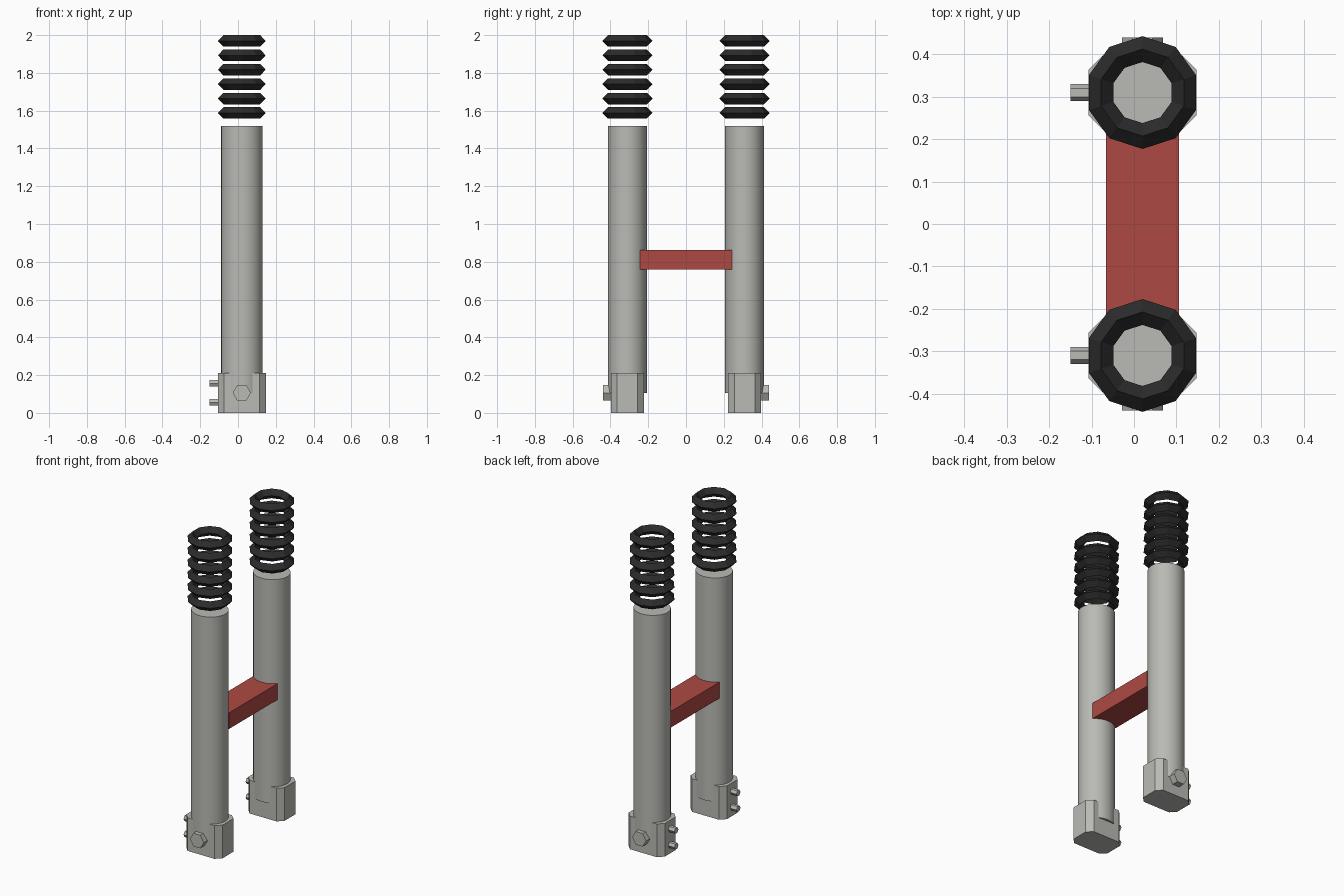
import bpy, bmesh, math
from mathutils import Matrix, Vector

cube = bpy.data.objects.get("Cube")
if cube:
    bpy.data.objects.remove(cube, do_unlink=True)

CX = 0.02      # shared x axis of both legs
LEG_Y = 0.31   # distance of each leg from the centre


def material(name, colour):
    mat = bpy.data.materials.new(name)
    mat.use_nodes = True
    mat.diffuse_color = (*colour, 1)
    mat.node_tree.nodes["Principled BSDF"].inputs["Base Color"].default_value = (*colour, 1)
    return mat


metal = material("light grey metal", (0.49, 0.49, 0.46))
rubber = material("black rubber", (0.025, 0.024, 0.025))
red = material("red paint", (0.42, 0.066, 0.056))


def finish(name, bm, mat, smooth=False):
    bmesh.ops.recalc_face_normals(bm, faces=bm.faces)
    mesh = bpy.data.meshes.new(name)
    bm.to_mesh(mesh)
    bm.free()
    mesh.materials.append(mat)
    obj = bpy.data.objects.new(name, mesh)
    bpy.context.collection.objects.link(obj)
    if smooth:
        bpy.ops.object.select_all(action='DESELECT')
        bpy.context.view_layer.objects.active = obj
        obj.select_set(True)
        bpy.ops.object.shade_smooth_by_angle(angle=math.radians(30))
    return obj


def prism(name, outline, z0, z1, mat):
    """Extrude a flat outline straight up."""
    bm = bmesh.new()
    face = bm.faces.new([bm.verts.new((x, y, z0)) for x, y in outline])
    top = bmesh.ops.extrude_face_region(bm, geom=[face])["geom"]
    bmesh.ops.translate(bm, vec=(0, 0, z1 - z0),
                        verts=[v for v in top if isinstance(v, bmesh.types.BMVert)])
    return finish(name, bm, mat)


def cylinder(name, centre, radius, depth, sides, mat, turn=Matrix(), smooth=False):
    bm = bmesh.new()
    place = Matrix.Translation(centre) @ turn
    bmesh.ops.create_cone(bm, cap_ends=True, segments=sides, radius1=radius,
                          radius2=radius, depth=depth, matrix=place)
    return finish(name, bm, mat, smooth)


def ring(name, centre, major, minor, sides, mat):
    """Diamond section revolved into a ten-sided ring, corners on the y axis."""
    bm = bmesh.new()
    loops = []
    for i in range(sides):
        a = math.pi / 2 + math.tau * i / sides
        out = Vector((math.cos(a), math.sin(a), 0))
        loops.append([bm.verts.new(Vector(centre) + out * (major + minor * math.cos(b))
                                   + Vector((0, 0, minor * math.sin(b))))
                      for b in (0, math.pi / 2, math.pi, math.pi * 1.5)])
    for i in range(sides):
        here, after = loops[i], loops[(i + 1) % sides]
        for j in range(4):
            k = (j + 1) % 4
            bm.faces.new((here[j], after[j], after[k], here[k]))
    return finish(name, bm, mat)


def foot_outline(cy, hx=0.127, hy=0.087, cut=0.033):
    """Rectangle with cut corners."""
    pts = [(hx, hy - cut), (hx - cut, hy), (cut - hx, hy), (-hx, hy - cut)]
    pts += [(-x, -y) for x, y in pts]
    return [(CX + x, cy + y) for x, y in pts]


for side, s in (("front", -1), ("back", 1)):
    y = s * LEG_Y

    # Main tube, very slightly oval
    cylinder(side + "_tube", (CX, y, 0.813), 1, 1.414, 40, metal,
             Matrix.Diagonal((0.109, 0.103, 1, 1)), smooth=True)

    # Foot clamp
    prism(side + "_foot", foot_outline(y), 0, 0.21, metal)

    # Large axle bolt on the outer face
    cylinder(side + "_axle_bolt", (CX, s * 0.405, 0.106), 0.048, 0.07, 6, metal,
             Matrix.Rotation(math.pi / 2, 4, 'X') @ Matrix.Rotation(math.pi / 2, 4, 'Z'))

    # Two small pinch bolts on the side
    for level, z in (("lower", 0.056), ("upper", 0.156)):
        cylinder(f"{side}_{level}_pinch_bolt", (-0.115, y, z), 0.02, 0.07, 6, metal,
                 Matrix.Rotation(math.pi / 2, 4, 'Y'))

    # Stack of bellows rings above the tube
    for i in range(6):
        ring(f"{side}_bellows_ring_{i + 1}", (CX, y, 1.588 + i * 0.0763),
             0.1025, 0.0305, 10, rubber)

# Brace joining the two tubes
prism("brace", [(CX - 0.086, -0.243), (CX + 0.086, -0.243),
                (CX + 0.086, 0.243), (CX - 0.086, 0.243)], 0.76, 0.862, red)
